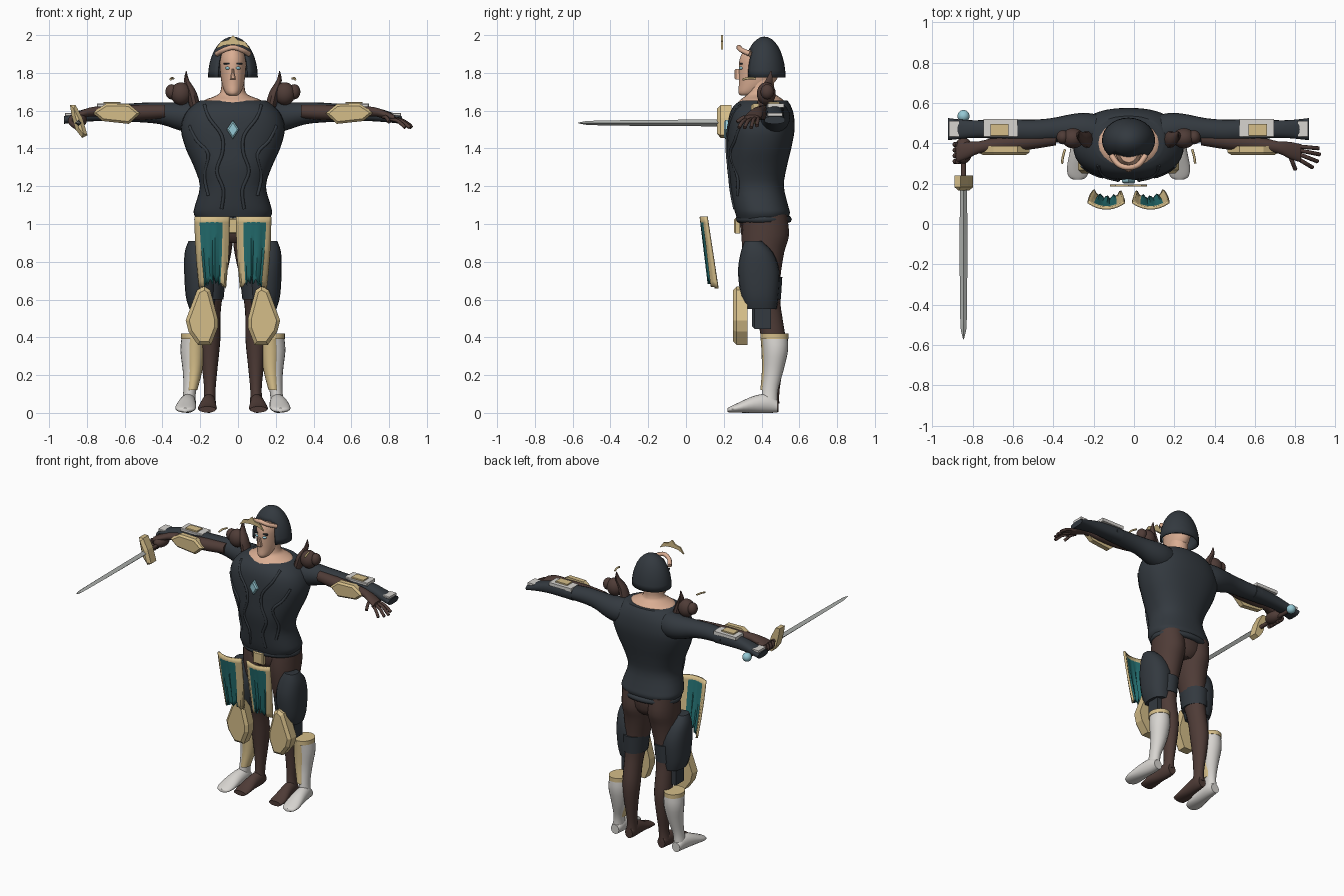
import bpy, bmesh, math
from mathutils import Vector
from mathutils.bvhtree import BVHTree

if "Cube" in bpy.data.objects:
    bpy.data.objects.remove(bpy.data.objects["Cube"])

CX = -0.027  # centre line of the body


def mat(name, r, g, b):
    m = bpy.data.materials.new(name)
    m.diffuse_color = (r, g, b, 1)
    m.use_nodes = True
    m.node_tree.nodes["Principled BSDF"].inputs["Base Color"].default_value = m.diffuse_color
    return m


SLATE = mat("slate armour", 0.033, 0.041, 0.050)
BROWN = mat("brown cloth", 0.078, 0.045, 0.038)
GOLD = mat("pale gold", 0.66, 0.51, 0.25)
SKIN = mat("skin", 0.70, 0.42, 0.29)
WHITE = mat("off white", 0.68, 0.66, 0.63)
TEAL = mat("teal cloth", 0.018, 0.16, 0.165)
GEM = mat("pale blue gem", 0.30, 0.58, 0.66)
STEEL = mat("steel", 0.46, 0.48, 0.46)


def finish(name, bm, m, smooth=True, angle=40):
    bmesh.ops.recalc_face_normals(bm, faces=bm.faces)
    me = bpy.data.meshes.new(name)
    bm.to_mesh(me)
    bm.free()
    ob = bpy.data.objects.new(name, me)
    bpy.context.collection.objects.link(ob)
    for x in (m if isinstance(m, list) else [m]):
        me.materials.append(x)
    if smooth:
        bpy.ops.object.select_all(action='DESELECT')
        ob.select_set(True)
        bpy.context.view_layer.objects.active = ob
        bpy.ops.object.shade_smooth_by_angle(angle=math.radians(angle))
    return ob


def spline(pts, steps):
    """Catmull-Rom through tuples of any size."""
    pts = [Vector(p) for p in pts]
    out = []
    for i in range(len(pts) - 1):
        a, b, c, d = pts[max(i - 1, 0)], pts[i], pts[i + 1], pts[min(i + 2, len(pts) - 1)]
        for k in range(steps):
            t = k / steps
            out.append(b + (c - a) * t / 2 + (a * 2 - b * 5 + c * 4 - d) * t * t / 2
                       + (b * 3 - a - c * 3 + d) * t ** 3 / 2)
    return out + [pts[-1]]


def loft(name, secs, axis, m, n=20, power=1.0, steps=3):
    """Sections (x, y, z, r1, r2): ellipses across the given axis."""
    u, v = {'x': ((0, 1, 0), (0, 0, 1)), 'y': ((1, 0, 0), (0, 0, 1)), 'z': ((1, 0, 0), (0, 1, 0))}[axis]
    bm = bmesh.new()
    rings = []
    for s in spline(secs, steps):
        ring = []
        for k in range(n):
            c, d = math.cos(math.tau * k / n), math.sin(math.tau * k / n)
            c, d = [math.copysign(abs(q) ** power, q) for q in (c, d)]
            ring.append(bm.verts.new(Vector(s[:3]) + Vector(u) * s[3] * c + Vector(v) * s[4] * d))
        rings.append(ring)
    for a, b in zip(rings, rings[1:]):
        for k in range(n):
            bm.faces.new((a[k], a[(k + 1) % n], b[(k + 1) % n], b[k]))
    bm.faces.new(rings[0])
    bm.faces.new(rings[-1])
    return finish(name, bm, m)


def plate(name, pts, y0, y1, m, chamfer=0.0):
    """Outline in x,z extruded from y1 forward to y0, chamfered at the front."""
    bm = bmesh.new()
    f = bm.faces.new([bm.verts.new((x, y1, z)) for x, z in pts])
    top = bmesh.ops.extrude_face_region(bm, geom=[f])['geom']
    vs = [g for g in top if isinstance(g, bmesh.types.BMVert)]
    bmesh.ops.translate(bm, verts=vs, vec=(0, y0 - y1, 0))
    if chamfer:
        edges = {e for v in vs for e in v.link_edges if all(w in vs for w in e.verts)}
        bmesh.ops.bevel(bm, geom=list(edges), offset=chamfer, segments=1, affect='EDGES')
    return finish(name, bm, m, False)


def box(name, c, d, m):
    x, y, z = (q / 2 for q in d)
    return plate(name, [(c[0] + i * x, c[2] + j * z) for i, j in ((-1, -1), (1, -1), (1, 1), (-1, 1))],
                 c[1] - y, c[1] + y, m, min(d) * 0.2)


def tube(name, pts, r, m):
    cu = bpy.data.curves.new(name, 'CURVE')
    cu.dimensions = '3D'
    cu.bevel_depth, cu.bevel_resolution, cu.use_fill_caps = r, 2, True
    sp = cu.splines.new('POLY')
    path = spline(pts, 4)
    sp.points.add(len(path) - 1)
    for p, q in zip(sp.points, path):
        p.co = (*q, 1)
    cu.materials.append(m)
    ob = bpy.data.objects.new(name, cu)
    bpy.context.collection.objects.link(ob)


def ball(name, c, r, m, cut=None):
    bm = bmesh.new()
    bmesh.ops.create_uvsphere(bm, u_segments=28, v_segments=18, radius=1)
    for v in bm.verts:
        v.co = Vector((v.co[i] * r[i] + c[i] for i in range(3)))
    if cut:
        bmesh.ops.delete(bm, geom=[f for f in bm.faces if cut(f.calc_center_median())], context='FACES')
    return finish(name, bm, m)


# Torso armour
torso = loft("torso_armour", [(CX, y, z, a, b) for z, y, a, b in (
    (1.03, .405, .195, .135), (1.06, .405, .208, .145), (1.10, .395, .20, .145), (1.2, .375, .175, .143),
    (1.3, .375, .205, .158), (1.4, .387, .25, .17), (1.5, .397, .275, .178), (1.58, .40, .255, .17),
    (1.63, .405, .21, .148), (1.655, .415, .17, .12))], 'z', SLATE, 36, 0.85)
bvh = BVHTree.FromPolygons([v.co for v in torso.data.vertices], [p.vertices[:] for p in torso.data.polygons])


def on_chest(x, z):
    hit = bvh.ray_cast(Vector((x, -1, z)), Vector((0, 1, 0)))[0]
    return (x, hit.y if hit else 0.4, z)


plate("chest_gem", [(CX, 1.45), (CX + .033, 1.5), (CX, 1.55), (CX - .033, 1.5)], .2, .225, GEM, .008)
# Neck, head and face
loft("neck", [(CX, y, z, a, b) for z, y, a, b in (
    (1.62, .39, .17, .135), (1.655, .40, .15, .115), (1.675, .40, .10, .09), (1.70, .395, .066, .07),
    (1.78, .40, .06, .07))], 'z', SKIN)
loft("head", [(CX, y, z, a, b) for z, y, a, b in (
    (1.68, .325, .022, .035), (1.695, .335, .04, .058), (1.74, .37, .058, .09), (1.80, .388, .067, .108),
    (1.87, .388, .069, .105), (1.92, .39, .055, .085))], 'z', SKIN, 28)
plate("nose", [(CX - .016, 1.765), (CX + .016, 1.765), (CX + .006, 1.82), (CX - .006, 1.82)], .258, .30, SKIN, .006)
box("mouth", (CX, .292, 1.735), (.04, .012, .006), BROWN)
helmet = ball("helmet", (CX, .415, 1.775), (.132, .112, .217), SLATE,
              lambda c: c.z < 1.765 or (c.z < 1.90 and c.y < .36 and abs(c.x - CX) < .075))
helmet.modifiers.new("thickness", 'SOLIDIFY').thickness = 0.012
# Brow band and the floating crest
tube("brow_band", [(CX - .085, .34, 1.90), (CX - .05, .295, 1.92), (CX, .28, 1.935),
                   (CX + .05, .295, 1.92), (CX + .085, .34, 1.90)], .014, SKIN)
plate("crest", [(CX + x, z) for x, z in ((-.092, 1.925), (-.05, 1.945), (0, 1.95), (.05, 1.945), (.092, 1.925),
      (.065, 1.965), (.025, 1.975), (0, 2.0), (-.025, 1.975), (-.065, 1.965))], .186, .196, GOLD)
# Belt
loft("hips", [(CX, .41, z, a, b) for z, a, b in ((.90, .07, .09), (.95, .16, .12), (1.08, .18, .125))], 'z', BROWN)
tube("belt", [(CX + .185 * math.sin(t * math.tau / 12), .41 - .13 * math.cos(t * math.tau / 12), 1.025)
              for t in range(13)], .02, SLATE)
box("belt_buckle", (CX, .27, .99), (.08, .03, .08), GOLD)


def cloth_panel(side, X):
    """Curved hanging cloth with gold side borders and a fringed hem."""
    bm = bmesh.new()
    nx, nz = 14, 12
    g = []
    for j in range(nz + 1):
        t = j / nz
        row = []
        for i in range(nx + 1):
            w = i / nx * 2 - 1
            half = .086 - .02 * t * t
            hem = .07 * (1 - abs(w)) * (1 if i % 2 else .4)
            y = .085 + .05 * t + .03 * w * w + .008 * math.sin(i * 1.9) * t
            row.append(bm.verts.new((X(.11 - .008 * t + w * half), y, 1.04 - t * (.38 - hem))))
        g.append(row)
    for j in range(nz):
        for i in range(nx):
            f = bm.faces.new((g[j][i], g[j][i + 1], g[j + 1][i + 1], g[j + 1][i]))
            f.material_index = 1 if i < 3 or i > nx - 3 or j == 0 else 0
    ob = finish(side + "_cloth_panel", bm, [TEAL, GOLD])
    ob.modifiers.new("thickness", 'SOLIDIFY').thickness = 0.014


for side, s in (("right", -1), ("left", 1)):
    X = lambda o: CX + s * o
    # Eyes
    ball(side + "_eye", (X(.027), .292, 1.825), (.014, .012, .008), GEM)
    box(side + "_eyebrow", (X(.03), .292, 1.848), (.04, .015, .009), SLATE)
    # Raised chest trim
    for k, line in enumerate((
            ((.15, 1.63), (.125, 1.56), (.06, 1.47), (.055, 1.38), (.085, 1.28), (.05, 1.18), (.06, 1.08)),
            ((.23, 1.52), (.19, 1.44), (.13, 1.37), (.15, 1.25), (.13, 1.15)))):
        tube(f"{side}_chest_trim_{k}", [on_chest(X(a), z) for a, z in line], .009, SLATE)
    # Sleeve and gauntlet
    loft(side + "_sleeve", [(X(o), y, z, a, b) for o, y, z, a, b in (
        (.10, .45, 1.565, .08, .08), (.2, .465, 1.565, .085, .085), (.28, .47, 1.57, .075, .075),
        (.38, .465, 1.585, .06, .058), (.48, .46, 1.59, .057, .052), (.6, .465, 1.588, .055, .045))], 'x', SLATE)
    loft(side + "_gauntlet", [(X(o), y, z, a, b) for o, y, z, a, b in (
        (.55, .465, 1.588, .055, .045), (.7, .47, 1.585, .045, .04), (.8, .47, 1.572, .045, .032),
        (.895, .47, 1.55, .055, .02))], 'x', SLATE, power=.8)
    box(side + "_cuff_plate", (X(.635), .475, 1.627), (.17, .09, .022), WHITE)
    box(side + "_cuff_inlay", (X(.64), .465, 1.638), (.09, .06, .018), GOLD)
    box(side + "_knuckle_plate", (X(.865), .47, 1.58), (.05, .08, .015), WHITE)
    plate(side + "_arm_plate", [(X(o), z) for o, z in (
        (.49, 1.585), (.55, 1.635), (.67, 1.638), (.745, 1.59), (.69, 1.545), (.55, 1.53))], .343, .387, GOLD, .012)
    # Bare forearm
    loft(side + "_forearm", [(X(o), y, z, a, b) for o, y, z, a, b in (
        (.36, .425, 1.595, .035, .035), (.5, .41, 1.59, .042, .04), (.65, .395, 1.59, .036, .034),
        (.74, .38, 1.595, .03, .025), (.80, .365, 1.58, .042, .022), (.855, .35, 1.56, .045, .018))], 'x', BROWN)
    # Shoulder horns and floating slivers
    ball(side + "_shoulder_knot", (X(.275), .425, 1.69), (.055, .05, .06), BROWN)
    ball(side + "_shoulder_lobe", (X(.325), .43, 1.70), (.032, .035, .04), BROWN)
    loft(side + "_shoulder_horn", [(X(o), y, z, a, b) for o, y, z, a, b in (
        (.20, .42, 1.62, .03, .045), (.22, .42, 1.70, .026, .035), (.245, .44, 1.76, .014, .02),
        (.247, .45, 1.81, .002, .003))], 'z', BROWN, 10)
    tube(side + "_sliver", [(X(.33), .30, 1.765), (X(.325), .335, 1.772), (X(.315), .37, 1.77)], .006, GOLD)
    # Leg and bare foot
    loft(side + "_leg", [(X(o), y, z, a, b) for z, o, y, a, b in (
        (1.05, .10, .42, .095, .115), (.94, .098, .42, .097, .125), (.85, .10, .41, .092, .11),
        (.7, .112, .41, .072, .088), (.58, .12, .428, .06, .072), (.5, .122, .445, .056, .066),
        (.38, .122, .463, .055, .064), (.25, .122, .465, .042, .05), (.12, .122, .457, .03, .038),
        (.05, .125, .452, .035, .042))], 'z', BROWN)
    loft(side + "_foot", [(X(o), y, z, a, b) for y, o, z, a, b in (
        (.49, .125, .04, .028, .036), (.45, .125, .05, .035, .05), (.38, .13, .045, .04, .045),
        (.30, .135, .026, .05, .024), (.25, .135, .018, .045, .016))], 'y', BROWN)
    # Thigh guard and knee strap box
    loft(side + "_thigh_guard", [(X(o), y, z, a, b) for z, o, y, a, b in (
        (.55, .165, .395, .065, .085), (.62, .17, .39, .08, .10), (.75, .172, .385, .086, .11),
        (.85, .18, .375, .075, .085), (.91, .19, .355, .045, .045))], 'z', SLATE, power=.85)
    loft(side + "_thigh_strap", [(X(.125), .412, .60, .075, .09), (X(.12), .41, .72, .083, .10)], 'z', SLATE)
    box(side + "_knee_box", (X(.18), .40, .51), (.06, .10, .13), SLATE)
    # Knee guard
    plate(side + "_knee_guard", [(X(o), z) for o, z in (
        (.15, .67), (.19, .65), (.25, .49), (.235, .43), (.185, .36), (.115, .36), (.08, .45), (.08, .50), (.12, .65))],
        .25, .326, GOLD, .018)
    # Boot, shin plate and cuff
    shin = ((.41, .212, .47, .058, .068), (.33, .213, .474, .065, .066), (.22, .215, .463, .05, .052),
            (.12, .228, .445, .034, .042), (.05, .235, .44, .036, .045))
    loft(side + "_boot", [(X(o), y, z, a, b) for z, o, y, a, b in shin], 'z', WHITE)
    loft(side + "_boot_foot", [(X(o), y, z, a, b) for y, o, z, a, b in (
        (.485, .235, .035, .03, .032), (.44, .235, .05, .04, .05), (.36, .243, .045, .048, .045),
        (.28, .25, .028, .055, .027), (.235, .252, .018, .045, .016), (.22, .252, .015, .02, .01))], 'y', WHITE)
    loft(side + "_shin_plate", [(X(o - .012), y - .012, z, a * .8, b * .95) for z, o, y, a, b in shin[:4]], 'z', GOLD)
    loft(side + "_boot_cuff", [(X(.212), .468, z, .064, .074) for z in (.392, .42)], 'z', GOLD, steps=1)
    cloth_panel(side, X)

# Open hand on the left
for k, (base, tip) in enumerate((((.81, .385, 1.56), (.915, .375, 1.52)), ((.82, .365, 1.56), (.92, .345, 1.51)),
                                 ((.82, .345, 1.555), (.91, .31, 1.51)), ((.81, .325, 1.555), (.885, .28, 1.51)),
                                 ((.77, .345, 1.565), (.80, .27, 1.54)))):
    mid = [(a + b) / 2 for a, b in zip(base, tip)]
    mid[2] += .012
    tube(f"left_finger_{k}", [base, mid, tip], .010, BROWN)
# Gripping fist on the right
SX, SZ = -.845, 1.535
ball("right_fist", (SX, .365, 1.55), (.045, .065, .04), BROWN)
for k in range(4):
    tube(f"right_finger_{k}", [(SX - .03, .31 + k * .028, 1.57), (SX - .042, .31 + k * .028, 1.54),
                               (SX - .005, .31 + k * .028, 1.508)], .013, BROWN)
# Sword
loft("sword_blade", [(SX, y, SZ, a, b) for y, a, b in (
    (.2, .018, .018), (-.2, .019, .016), (-.48, .016, .012), (-.54, .010, .008), (-.572, .001, .001))],
    'y', STEEL, 4, steps=2)
tube("sword_grip", [(SX, .2, SZ), (SX, .35, SZ), (SX, .52, SZ)], .013, BROWN)
plate("sword_guard", [(SX + x, z) for x, z in ((-.045, 1.63), (-.015, 1.63), (.022, 1.56), (.048, 1.47),
      (.02, 1.455), (-.015, 1.50), (-.035, 1.57))], .165, .24, GOLD, .018)
ball("sword_pommel", (SX, .535, SZ), (.03, .03, .03), GEM)
